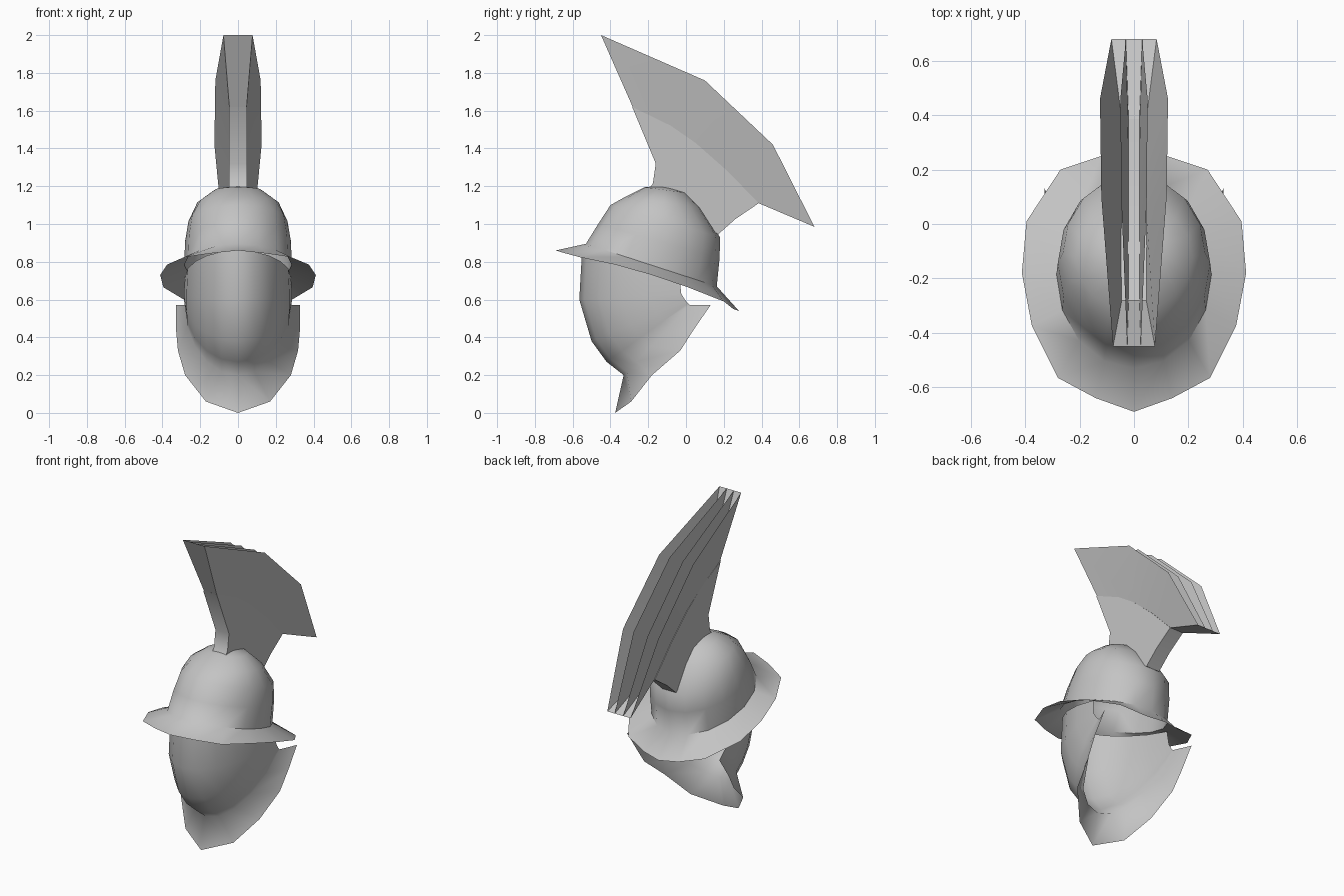
import bpy, bmesh, math

cube = bpy.data.objects.get("Cube")
if cube:
    bpy.data.objects.remove(cube, do_unlink=True)

grey = bpy.data.materials.new("plain_grey")
grey.use_nodes = True
COLOUR = (0.55, 0.55, 0.55, 1)
grey.diffuse_color = COLOUR
grey.node_tree.nodes["Principled BSDF"].inputs["Base Color"].default_value = COLOUR


def finish(name, bm, angle):
    """Weld, orient, shade and link a part."""
    bmesh.ops.remove_doubles(bm, verts=bm.verts, dist=0.0005)
    bmesh.ops.recalc_face_normals(bm, faces=bm.faces)
    me = bpy.data.meshes.new(name)
    bm.to_mesh(me)
    bm.free()
    me.materials.append(grey)
    ob = bpy.data.objects.new(name, me)
    bpy.context.collection.objects.link(ob)
    bpy.ops.object.select_all(action='DESELECT')
    ob.select_set(True)
    bpy.context.view_layer.objects.active = ob
    bpy.ops.object.shade_smooth_by_angle(angle=math.radians(angle))
    return ob


def loft(bm, rows, closed=False):
    """Bridge rows of equal point count with faces."""
    grid = [[bm.verts.new(p) for p in row] for row in rows]
    n = len(rows[0])
    for a, b in zip(grid, grid[1:]):
        for i in range(n if closed else n - 1):
            j = (i + 1) % n
            bm.faces.new((a[i], a[j], b[j], b[i]))
    return grid


def mirrored(half, closed=False):
    """Extend a centre-to-side row with its mirror image."""
    other = [(-x, y, z) for x, y, z in half[1:(-1 if closed else None)]]
    return half + other[::-1] if closed else other[::-1] + half


# Dome and brim: tilted rings (half width, front y, z, back y, z)
def ring(a, yf, zf, yb, zb):
    half = []
    for k in range(9):
        t = math.pi * k / 8
        f = (1 - math.cos(t)) / 2
        x = 0 if k in (0, 8) else a * math.sin(t)
        half.append((x, yf + (yb - yf) * f, zf + (zb - zf) * f))
    return mirrored(half, True)


brim_edge = [(0, -.69, .86), (.14, -.64, .845), (.28, -.565, .825),
             (.375, -.375, .785), (.412, -.18, .73), (.395, .01, .665),
             (.27, .2, .59), (.12, .25, .55), (0, .28, .54)]
rows = [mirrored(brim_edge, True)]
rows += [ring(*r) for r in ((.285, -.53, .895, .163, .67),
                            (.28, -.465, 1.0, .178, .82),
                            (.262, -.40, 1.10, .18, .93),
                            (.215, -.32, 1.145, .08, 1.085),
                            (.125, -.22, 1.195, 0, 1.165))]
bm = bmesh.new()
grid = loft(bm, rows, True)
apex = bm.verts.new((0, -.12, 1.203))
top = grid[-1]
for i in range(len(top)):
    bm.faces.new((top[i], top[(i + 1) % len(top)], apex))
finish("dome_and_brim", bm, 50)


# Face guard: half-ellipse rows, then the flared neck collar
def arc(a, yf, zf, yr, zr, steps=5):
    half = []
    for k in range(steps + 1):
        t = math.pi / 2 * k / steps
        c = math.cos(t)
        half.append((a * math.sin(t), yr + (yf - yr) * c, zr + (zf - zr) * c))
    return mirrored(half)


rows = [arc(*r) for r in ((.28, -.55, .86, -.035, .72),
                          (.287, -.565, .60, -.025, .63),
                          (.285, -.50, .38, 0, .59),
                          (.283, -.42, .27, .01, .58),
                          (.28, -.33, .20, .02, .57))]
collar = [(0, -.375, 0), (.17, -.29, .06), (.28, -.18, .2),
          (.318, -.03, .33), (.328, .04, .44), (.328, .13, .57)]
rows.append(mirrored(collar))
bm = bmesh.new()
loft(bm, rows)
finish("face_guard", bm, 60)

# Crest holder: extruded side profile
profile = [(-.2, 1.18), (-.175, 1.215), (-.16, 1.32), (-.285, 1.62),
           (-.08, 1.52), (.05, 1.43), (.22, 1.28), (.385, 1.11),
           (.26, 1.025), (.17, .945), (.03, 1.04), (-.1, 1.12)]
bm = bmesh.new()
face = bm.faces.new([bm.verts.new((-.048, y, z)) for y, z in profile])
out = bmesh.ops.extrude_face_region(bm, geom=[face])
moved = [g for g in out["geom"] if isinstance(g, bmesh.types.BMVert)]
bmesh.ops.translate(bm, verts=moved, vec=(.096, 0, 0))
bmesh.ops.triangulate(bm, faces=[f for f in bm.faces if len(f.verts) > 4])
finish("crest_holder", bm, 35)

# Plume: open flared trough with two dividing sheets
base = [(-.28, 1.615), (.05, 1.43), (.22, 1.28), (.385, 1.11)]
crown = [(-.45, 2.0), (.1, 1.76), (.46, 1.42), (.68, .985)]


def sheet(x_base, x_crown):
    return [[(x_base, y, z) for y, z in base],
            [(x, y, z) for x, (y, z) in zip(x_crown, crown)]]


bm = bmesh.new()
right = sheet(-.045, (-.077, -.12, -.125, -.083))
left = sheet(.045, (.077, .12, .125, .083))
loft(bm, [a + b[::-1] for a, b in zip(right, left)], True)
finish("plume", bm, 35)

for name, s in (("right", -1), ("left", 1)):
    bm = bmesh.new()
    loft(bm, sheet(s * .02, (s * .025, s * .047, s * .05, s * .03)))
    finish(name + "_plume_divider", bm, 35)
